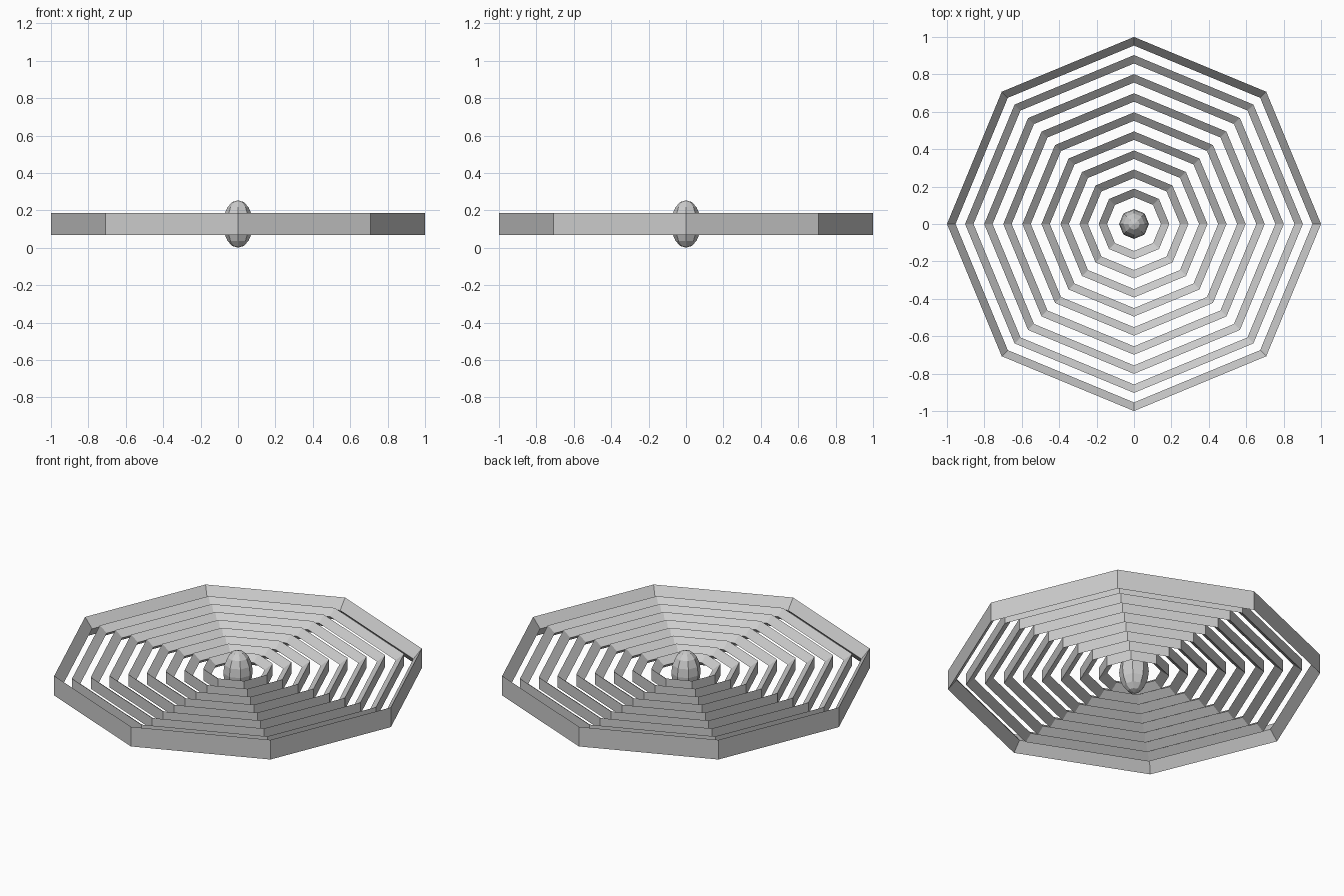
import bpy, bmesh, math

if "Cube" in bpy.data.objects:
    bpy.data.objects.remove(bpy.data.objects["Cube"])

MID = 0.127   # shared mid height
SIDES = 8


def ring(name, radius, width, half_height):
    """Octagonal ring: upright outer wall, wedge pointing inwards."""
    profile = [(radius, MID + half_height), (radius - width, MID), (radius, MID - half_height)]
    bm = bmesh.new()
    loops = []
    for i in range(SIDES):
        a = 2 * math.pi * i / SIDES
        loops.append([bm.verts.new((r * math.cos(a), r * math.sin(a), z)) for r, z in profile])
    for i in range(SIDES):
        a, b = loops[i], loops[(i + 1) % SIDES]
        for j in range(3):
            k = (j + 1) % 3
            bm.faces.new((a[j], a[k], b[k], b[j]))
    bmesh.ops.recalc_face_normals(bm, faces=bm.faces)
    mesh = bpy.data.meshes.new(name)
    bm.to_mesh(mesh)
    bm.free()
    obj = bpy.data.objects.new(name, mesh)
    bpy.context.collection.objects.link(obj)
    return obj


# Tall outer rim
ring("outer_rim", 1.0, 0.046, 0.058)

# Eight lower concentric rings
for n in range(8):
    ring(f"inner_ring_{n + 1}", 0.903 - 0.102 * n, 0.045, 0.034)

# Egg-shaped centre bead
bpy.ops.mesh.primitive_uv_sphere_add(segments=8, ring_count=8, radius=1, location=(0, 0, MID))
bead = bpy.context.object
bead.name = "centre_bead"
bead.scale = (0.08, 0.08, MID)
